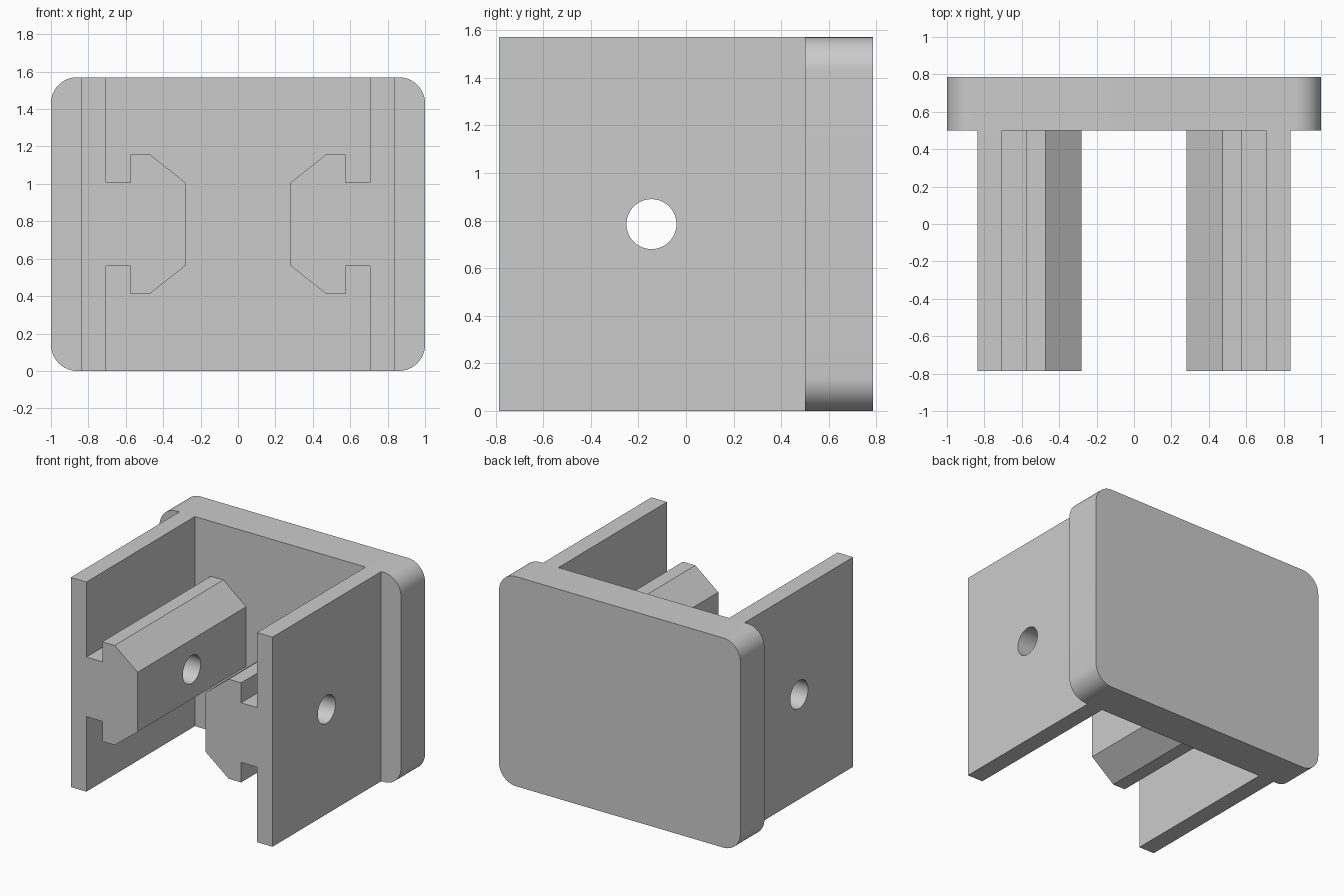
import bpy, bmesh, math
from mathutils import Matrix, Vector

if "Cube" in bpy.data.objects:
    bpy.data.objects.remove(bpy.data.objects["Cube"], do_unlink=True)

HEIGHT, FRONT, PLATE, BACK = 1.57, -0.785, 0.5, 0.785
MID = HEIGHT / 2

grey = bpy.data.materials.new("plain grey")
grey.use_nodes = True
colour = (0.6, 0.6, 0.6, 1)
grey.diffuse_color = colour
grey.node_tree.nodes["Principled BSDF"].inputs["Base Color"].default_value = colour


def extrude_profile(name, points, y0, y1):
    """Extrude an x-z outline along y."""
    bm = bmesh.new()
    face = bm.faces.new([bm.verts.new((x, y0, z)) for x, z in points])
    new = bmesh.ops.extrude_face_region(bm, geom=[face])["geom"]
    verts = [v for v in new if isinstance(v, bmesh.types.BMVert)]
    bmesh.ops.translate(bm, verts=verts, vec=Vector((0, y1 - y0, 0)))
    bmesh.ops.recalc_face_normals(bm, faces=bm.faces)
    mesh = bpy.data.meshes.new(name)
    bm.to_mesh(mesh)
    bm.free()
    mesh.materials.append(grey)
    obj = bpy.data.objects.new(name, mesh)
    bpy.context.collection.objects.link(obj)
    return obj


def activate(obj):
    bpy.ops.object.select_all(action="DESELECT")
    obj.select_set(True)
    bpy.context.view_layer.objects.active = obj


def smooth(obj):
    activate(obj)
    bpy.ops.object.shade_smooth_by_angle(angle=math.radians(30))


# Back plate with rounded corners
R = 0.14
outline = []
for corner, (sx, sz) in enumerate([(1, 1), (-1, 1), (-1, -1), (1, -1)]):
    for step in range(13):
        a = math.radians(90 * corner + 7.5 * step)
        outline.append((sx * (1 - R) + R * math.cos(a),
                        MID + sz * (MID - R) + R * math.sin(a)))
smooth(extrude_profile("back_plate", outline, PLATE, BACK))

# Side walls, each with a necked, chamfered rail on the inside
upper_rail = [(0.707, 0.223), (0.575, 0.223), (0.575, 0.373),
              (0.472, 0.373), (0.282, 0.223)]
half = [(0.836, MID), (0.707, MID)] + upper_rail
section = half + [(x, -z) for x, z in reversed(half)]

# Cross hole cutter
bpy.ops.mesh.primitive_cylinder_add(vertices=48, radius=0.105, depth=3,
                                    location=(0, -0.145, MID),
                                    rotation=(0, math.pi / 2, 0))
cutter = bpy.context.object
cutter.name = "hole_cutter"
cutter.hide_render = True
cutter.data.materials.append(grey)

for name, side in (("left_wall_rail", 1), ("right_wall_rail", -1)):
    wall = extrude_profile(name, [(side * x, MID + z) for x, z in section],
                           FRONT, PLATE)
    activate(wall)
    cut = wall.modifiers.new("cross_hole", "BOOLEAN")
    cut.operation, cut.object, cut.solver = "DIFFERENCE", cutter, "EXACT"
    bpy.ops.object.modifier_apply(modifier=cut.name)
    smooth(wall)

bpy.data.objects.remove(cutter, do_unlink=True)
